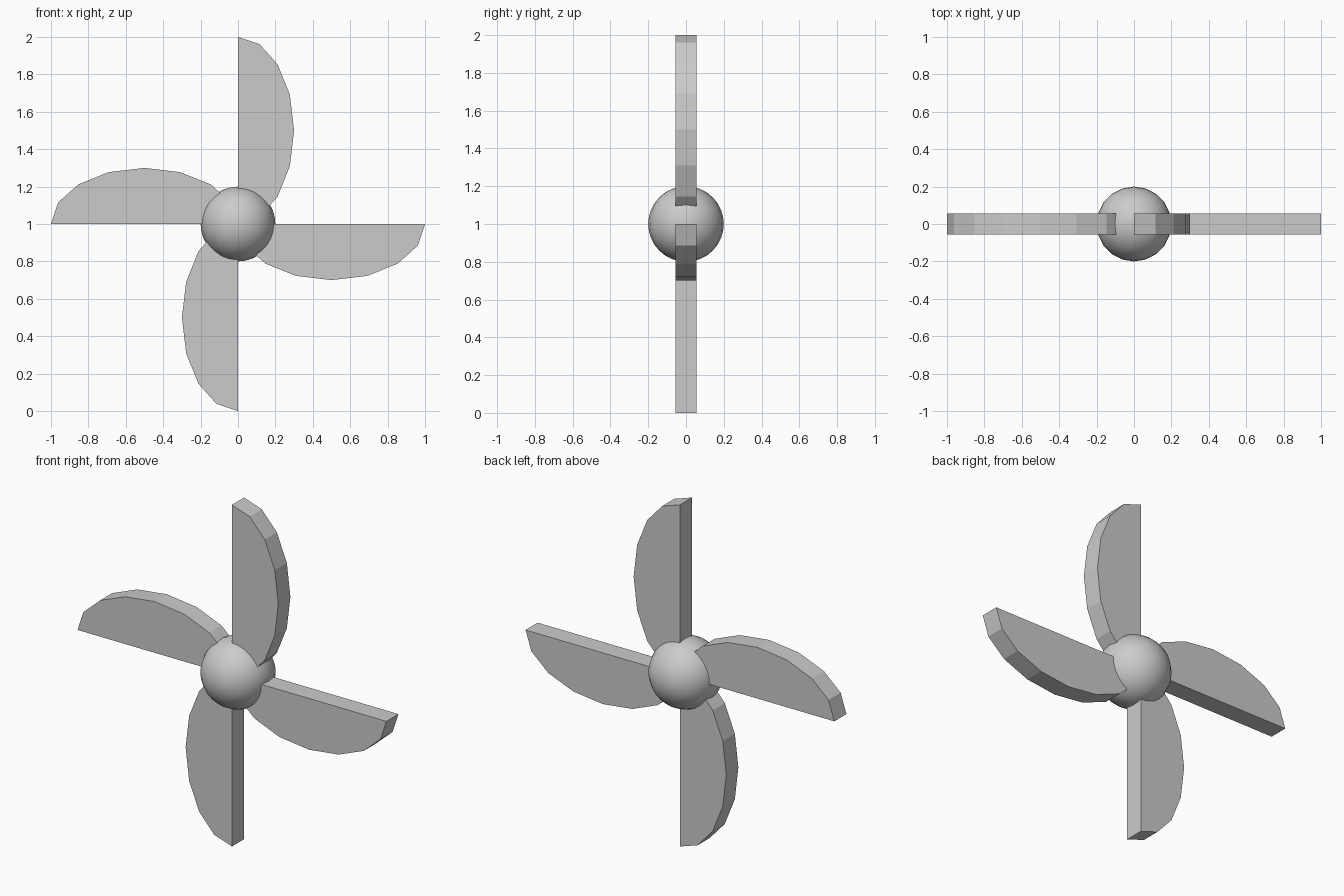
import bpy, bmesh
from math import sin, cos, pi

if "Cube" in bpy.data.objects:
    bpy.data.objects.remove(bpy.data.objects["Cube"])

CENTRE_Z = 1.0
HALF_THICK = 0.056


def make_object(name, bm):
    bmesh.ops.recalc_face_normals(bm, faces=bm.faces)
    mesh = bpy.data.meshes.new(name)
    bm.to_mesh(mesh)
    bm.free()
    obj = bpy.data.objects.new(name, mesh)
    bpy.context.collection.objects.link(obj)
    obj.location.z = CENTRE_Z
    return obj


# Blade: a half ellipse from the hub centre to the tip, given thickness along y
def make_blade(index):
    bm = bmesh.new()
    verts = []
    for i in range(9):
        t = pi * i / 8
        verts.append(bm.verts.new((0.3 * sin(t), -HALF_THICK, 0.5 + 0.5 * cos(t))))
    face = bm.faces.new(verts)
    result = bmesh.ops.extrude_face_region(bm, geom=[face], use_keep_orig=True)
    moved = [g for g in result["geom"] if isinstance(g, bmesh.types.BMVert)]
    bmesh.ops.translate(bm, verts=moved, vec=(0, 2 * HALF_THICK, 0))
    blade = make_object(f"blade_{index + 1}", bm)
    blade.rotation_euler.y = index * pi / 2


for k in range(4):
    make_blade(k)

# Hub: smooth ball over the blade roots
bm = bmesh.new()
bmesh.ops.create_uvsphere(bm, u_segments=20, v_segments=16, radius=0.2)
for f in bm.faces:
    f.smooth = True
make_object("hub", bm)
